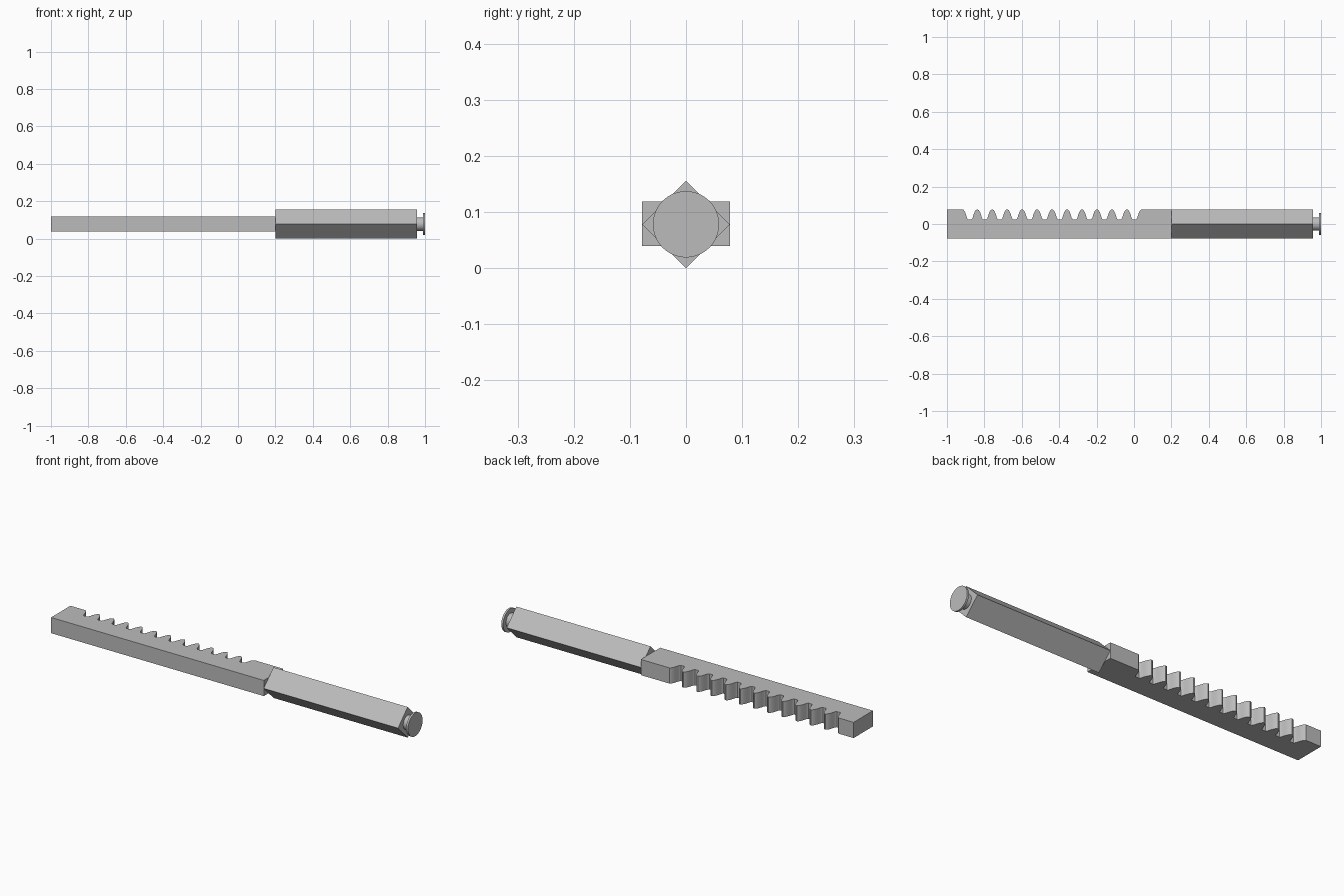
import bpy, bmesh, math
from mathutils import Matrix, Vector

old = bpy.data.objects.get("Cube")
if old:
    bpy.data.objects.remove(old, do_unlink=True)

AXIS_Z = 0.078
HALF = 0.078

steel = bpy.data.materials.new("grey steel")
steel.use_nodes = True
steel.diffuse_color = (0.5, 0.5, 0.5, 1)
steel.node_tree.nodes["Principled BSDF"].inputs["Base Color"].default_value = (0.5, 0.5, 0.5, 1)


def finish(name, bm, smooth=True):
    bmesh.ops.recalc_face_normals(bm, faces=bm.faces)
    mesh = bpy.data.meshes.new(name)
    bm.to_mesh(mesh)
    bm.free()
    mesh.materials.append(steel)
    obj = bpy.data.objects.new(name, mesh)
    bpy.context.collection.objects.link(obj)
    if smooth:
        bpy.ops.object.select_all(action="DESELECT")
        obj.select_set(True)
        bpy.context.view_layer.objects.active = obj
        bpy.ops.object.shade_smooth_by_angle(angle=math.radians(30))
    return obj


def rod(name, x0, x1, radius, sides, smooth=True):
    """Prism lying along x; four sides give a bar standing on its edge."""
    bm = bmesh.new()
    place = Matrix.Translation(((x0 + x1) / 2, 0, AXIS_Z)) @ Matrix.Rotation(math.pi / 2, 4, "Y")
    bmesh.ops.create_cone(bm, cap_ends=True, segments=sides, radius1=radius,
                          radius2=radius, depth=x1 - x0, matrix=place)
    return finish(name, bm, smooth)


# Toothed rack: outline seen from above, extruded upwards
flank = [(0.037, HALF), (0.031, 0.073), (0.025, 0.063), (0.02, 0.05),
         (0.016, 0.036), (0.013, 0.029), (0.009, 0.025)]
outline = [(0.2, HALF), (0.2, -HALF), (-1, -HALF), (-1, HALF)]
for i in range(12):
    centre = -0.878 + 0.08 * i
    outline += [(centre - w, y) for w, y in flank]
    outline += [(centre + w, y) for w, y in reversed(flank)]

bm = bmesh.new()
base = bm.faces.new([bm.verts.new((x, y, 0.039)) for x, y in outline])
top = bmesh.ops.extrude_face_region(bm, geom=[base])["geom"]
bmesh.ops.translate(bm, vec=Vector((0, 0, 0.08)),
                    verts=[g for g in top if isinstance(g, bmesh.types.BMVert)])
finish("toothed_rack", bm)

# Square shank on edge, with a neck and end disc
rod("square_shank", 0.2, 0.957, HALF, 4, smooth=False)
rod("neck", 0.957, 0.992, 0.036, 48)
rod("end_disc", 0.99, 1.0, 0.059, 64)
